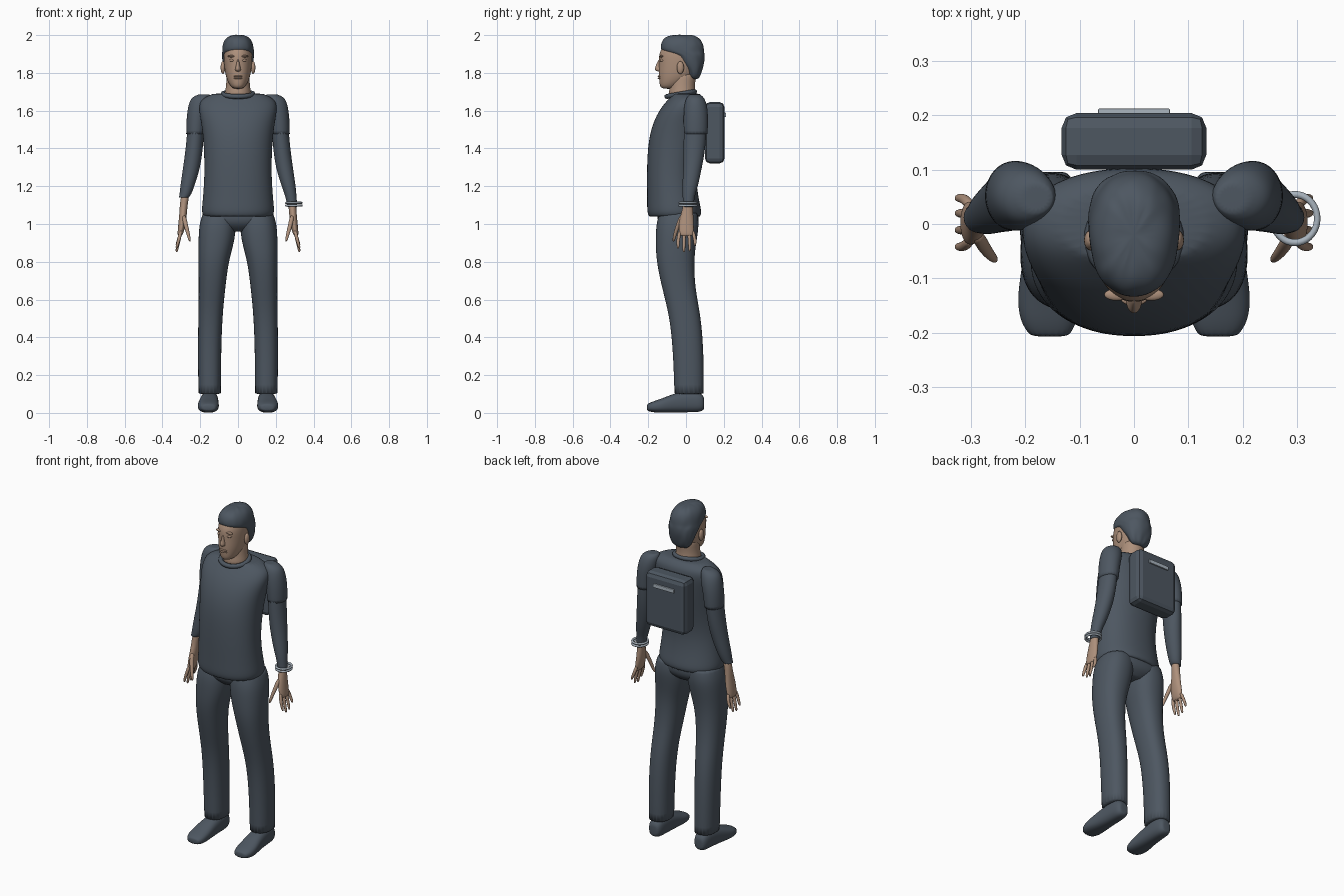
import bpy
import bmesh
import random
from math import cos, sin, pi, copysign, radians

random.seed(4)
cube = bpy.data.objects.get("Cube")
if cube:
    bpy.data.objects.remove(cube, do_unlink=True)


def material(name, rgb):
    mat = bpy.data.materials.new(name)
    mat.use_nodes = True
    mat.diffuse_color = (*rgb, 1)
    mat.node_tree.nodes["Principled BSDF"].inputs["Base Color"].default_value = (*rgb, 1)
    return mat


slate = material("dark slate", (0.075, 0.095, 0.12))
skin = material("skin", (0.42, 0.28, 0.2))
steel = material("pale steel", (0.4, 0.46, 0.52))


def finish(name, bm, mat, smooth=True, subdivide=0):
    """Turn a bmesh into a named, coloured object."""
    bmesh.ops.recalc_face_normals(bm, faces=bm.faces)
    for face in bm.faces:
        face.smooth = smooth
    mesh = bpy.data.meshes.new(name)
    bm.to_mesh(mesh)
    bm.free()
    mesh.materials.append(mat)
    obj = bpy.data.objects.new(name, mesh)
    bpy.context.collection.objects.link(obj)
    if subdivide:
        obj.modifiers.new("Smooth form", "SUBSURF").levels = subdivide
        obj.modifiers["Smooth form"].render_levels = subdivide
    return obj


def loft(name, rows, mat, side=1, axis="z", power=2.0, crease=0.0, sides=20, rough=0.0):
    """Skin oval rings; each row is position, centre x, low and high of the other axis, half width."""
    bm = bmesh.new()
    layer = bm.edges.layers.float.new("crease_edge")
    rings = []
    for place, cx, low, high, half in rows:
        ring = []
        for i in range(sides):
            a = 2 * pi * i / sides
            u = copysign(abs(cos(a)) ** (2 / power), cos(a)) * half
            v = copysign(abs(sin(a)) ** (2 / power), sin(a)) * (high - low) / 2
            x, other = side * (cx + u), (low + high) / 2 + v
            co = (x, other, place) if axis == "z" else (x, place, other)
            ring.append(bm.verts.new([c + random.uniform(-rough, rough) for c in co]))
        rings.append(ring)
    for a, b in zip(rings, rings[1:]):
        for i in range(sides):
            j = (i + 1) % sides
            bm.faces.new((a[i], a[j], b[j], b[i]))
    for ring in (rings[0], rings[-1]):
        for edge in bm.faces.new(ring).edges:
            edge[layer] = crease
    return finish(name, bm, mat, subdivide=2)


def ball(name, centre, size, mat):
    bm = bmesh.new()
    bmesh.ops.create_uvsphere(bm, u_segments=16, v_segments=10, radius=1)
    bmesh.ops.scale(bm, vec=size, verts=bm.verts)
    bmesh.ops.translate(bm, vec=centre, verts=bm.verts)
    return finish(name, bm, mat)


def box(name, centre, size, mat, bevel):
    bm = bmesh.new()
    bmesh.ops.create_cube(bm, size=1)
    bmesh.ops.scale(bm, vec=size, verts=bm.verts)
    bmesh.ops.translate(bm, vec=centre, verts=bm.verts)
    bmesh.ops.bevel(bm, geom=bm.edges[:], offset=bevel, segments=2, profile=0.5, affect="EDGES")
    return finish(name, bm, mat, smooth=False)


def ring(name, centre, major, minor, mat, scale=(1, 1, 1), tilt=0):
    bpy.ops.mesh.primitive_torus_add(location=centre, major_radius=major, minor_radius=minor,
                                     major_segments=36, minor_segments=8, rotation=(tilt, 0, 0))
    obj = bpy.context.object
    obj.name, obj.scale = name, scale
    obj.data.materials.append(mat)
    bpy.ops.object.shade_smooth()


# Shirt body and neckline
loft("shirt_body", [
    (1.04, 0, -.195, .075, .18), (1.06, 0, -.207, .085, .195), (1.12, 0, -.206, .07, .188),
    (1.25, 0, -.208, .05, .178), (1.38, 0, -.205, .07, .18), (1.48, 0, -.192, .09, .187),
    (1.56, 0, -.165, .1, .2), (1.62, 0, -.13, .105, .21), (1.665, 0, -.09, .1, .195),
    (1.69, 0, -.07, .07, .13)], slate, power=2.2, crease=0.5, sides=28)
ring("collar", (0, -.028, 1.688), .075, .013, slate, (1.05, 1, 1), radians(10))

# Trouser seat
loft("trouser_seat", [
    (.96, 0, -.1, .02, .06), (.985, 0, -.135, .055, .14), (1.02, 0, -.155, .072, .188),
    (1.08, 0, -.15, .065, .175)], slate, power=2.4, crease=0.5)

for side, label in ((1, "left"), (-1, "right")):
    # Trouser legs and shoes
    loft(label + "_trouser_leg", [
        (1.06, .1, -.14, .06, .085), (1.0, .107, -.16, .072, .1), (.9, .115, -.162, .055, .096),
        (.8, .13, -.158, .042, .08), (.65, .138, -.125, .05, .07), (.5, .147, -.085, .082, .064),
        (.3, .151, -.068, .095, .062), (.1, .15, -.062, .095, .06)],
        slate, side, power=2.3, crease=0.7)
    loft(label + "_shoe", [
        (.096, .15, .02, .08, .025), (.08, .15, .004, .11, .042), (.02, .15, .003, .12, .046),
        (-.06, .153, .001, .105, .05), (-.13, .158, 0, .075, .058), (-.18, .157, .003, .06, .054),
        (-.207, .155, .012, .045, .035)], slate, side, axis="y", power=2.5, crease=0.3)

    # Short over-sleeve, then the long under-sleeve
    loft(label + "_short_sleeve", [
        (1.685, .18, .02, .075, .03), (1.67, .195, 0, .098, .055), (1.62, .206, -.012, .115, .06),
        (1.55, .22, -.014, .118, .054), (1.475, .224, -.012, .115, .051)],
        slate, side, crease=0.8)
    cuff = 1.09 if side > 0 else 1.14
    loft(label + "_long_sleeve", [
        (1.52, .222, -.01, .11, .045), (1.4, .231, -.015, .104, .046), (1.3, .245, -.015, .085, .046),
        (1.2, .268, -.02, .064, .038), (1.15, .28, -.018, .046, .03), (cuff, .288, -.016, .04, .026)],
        slate, side, crease=0.7)

    # Hand with spread fingers
    loft(label + "_palm", [
        (1.17, .277, -.012, .038, .022), (1.1, .288, -.014, .036, .021), (1.06, .29, -.026, .038, .02),
        (1.0, .296, -.04, .042, .02), (.95, .305, -.038, .042, .016), (.935, .308, -.03, .035, .01)],
        skin, side)
    for n, (y, tip) in enumerate(((-.03, .87), (-.008, .85), (.014, .855), (.034, .885))):
        out = y * 1.4
        loft(f"{label}_finger_{n + 1}", [
            (.97, .301, y - .011, y + .011, .011), (.92, .312, out - .01, out + .01, .01),
            (tip + .01, .324, out - .008, out + .008, .008), (tip, .325, out - .004, out + .004, .004)],
            skin, side, sides=8)
    loft(label + "_thumb", [
        (1.05, .288, -.035, -.005, .014), (.99, .276, -.056, -.03, .013), (.94, .262, -.07, -.05, .01),
        (.905, .254, -.074, -.06, .006)], skin, side, sides=8)

    # Ears, eyelids and brows
    ball(label + "_ear", (side * .08, -.03, 1.828), (.012, .019, .034), skin)
    ball(label + "_eyelid", (side * .031, -.126, 1.866), (.015, .013, .008), skin)
    ball(label + "_brow", (side * .032, -.13, 1.888), (.023, .011, .006), skin)

# Neck and head
loft("neck", [
    (1.66, 0, -.1, .06, .078), (1.71, 0, -.088, .047, .066), (1.76, 0, -.085, .05, .062),
    (1.82, 0, -.08, .06, .06)], skin)
loft("head", [
    (1.715, 0, -.125, -.06, .022), (1.73, 0, -.14, -.03, .042), (1.765, 0, -.143, .03, .06),
    (1.8, 0, -.146, .06, .069), (1.85, 0, -.144, .08, .075), (1.9, 0, -.146, .082, .077),
    (1.95, 0, -.12, .075, .07), (1.98, 0, -.08, .04, .04)], skin, power=2.1)
loft("nose", [
    (1.878, 0, -.146, -.11, .007), (1.84, 0, -.16, -.11, .01), (1.818, 0, -.17, -.11, .018),
    (1.806, 0, -.155, -.11, .013)], skin, sides=10)
for name, z in (("upper_lip", 1.782), ("lower_lip", 1.772)):
    ball(name, (0, -.139, z), (.024, .011, .005), skin)

# Tousled hair cap: low at the nape, swept forward over the forehead
loft("hair", [
    (1.765, 0, .025, .062, .042), (1.79, 0, .008, .078, .062), (1.83, 0, -.012, .09, .076),
    (1.865, 0, -.05, .097, .083), (1.895, 0, -.07, .098, .086), (1.912, 0, -.133, .097, .084),
    (1.945, 0, -.136, .094, .082), (1.975, 0, -.127, .08, .07), (1.995, 0, -.1, .055, .05),
    (2.002, 0, -.06, .02, .022)], slate, power=2.2, sides=28, rough=0.003)

# Double wrist band on the left arm
for name, z in (("upper_wrist_band", 1.112), ("lower_wrist_band", 1.098)):
    ring(name, (.296, .01, z), .041, .006, steel, (1, 1.08, 1))

# Back pack with a pale bar
box("back_pack", (0, .152, 1.483), (.266, .104, .325), slate, .027)
box("back_pack_bar", (0, .206, 1.578), (.132, .012, .022), steel, .002)
